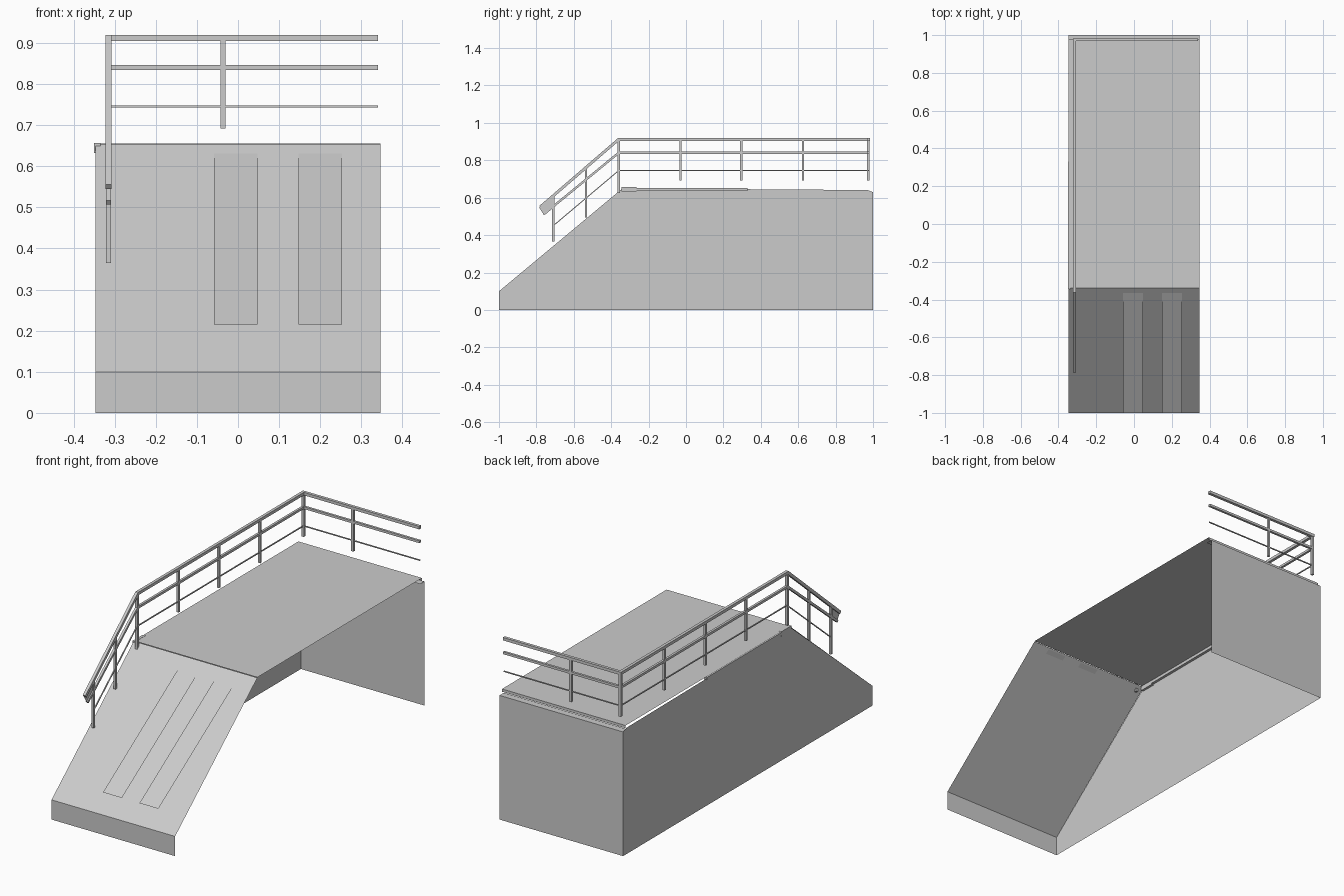
import bpy
import bmesh
from mathutils import Vector

cube = bpy.data.objects.get("Cube")
if cube:
    bpy.data.objects.remove(cube, do_unlink=True)

grey = bpy.data.materials.new("light_grey_metal")
grey.use_nodes = True
grey.diffuse_color = (0.6, 0.6, 0.6, 1)
grey.node_tree.nodes["Principled BSDF"].inputs["Base Color"].default_value = (0.6, 0.6, 0.6, 1)


def finish(name, bm, smooth=False):
    mesh = bpy.data.meshes.new(name)
    bm.to_mesh(mesh)
    bm.free()
    mesh.materials.append(grey)
    for p in mesh.polygons:
        p.use_smooth = smooth
    obj = bpy.data.objects.new(name, mesh)
    bpy.context.collection.objects.link(obj)
    return obj


def sheet(name, profile, x0, x1, smooth=False):
    """Thin sheet swept along x from a (y, z) profile."""
    bm = bmesh.new()
    rows = [[bm.verts.new((x, y, z)) for x in (x0, x1)] for y, z in profile]
    for a, b in zip(rows, rows[1:]):
        bm.faces.new((a[0], a[1], b[1], b[0]))
    return finish(name, bm, smooth)


def panel(name, points):
    bm = bmesh.new()
    bm.faces.new([bm.verts.new(p) for p in points])
    return finish(name, bm)


def box(name, low, high):
    bm = bmesh.new()
    bmesh.ops.create_cube(bm, size=1)
    for v in bm.verts:
        v.co = [(a + b) / 2 + c * (b - a) for a, b, c in zip(low, high, v.co)]
    return finish(name, bm)


def rail(name, points, w):
    """Square bar mitred along a path."""
    pts = [Vector(p) for p in points]
    bm = bmesh.new()
    rings = []
    for i, p in enumerate(pts):
        d_in = (p - pts[i - 1]).normalized() if i else (pts[1] - p).normalized()
        d_out = (pts[i + 1] - p).normalized() if i < len(pts) - 1 else d_in
        t = (d_in + d_out).normalized()
        side = t.cross(Vector((0, 0, 1))).normalized()
        up = side.cross(t)
        stretch = 1 / max(t.dot(d_in), 0.5)
        flat_turn = abs(d_in.z - d_out.z) < 0.01
        s = side * (w / 2 * (stretch if flat_turn else 1))
        u = up * (w / 2 * (1 if flat_turn else stretch))
        rings.append([bm.verts.new(p + o) for o in (s + u, u - s, -s - u, s - u)])
    for a, b in zip(rings, rings[1:]):
        for k in range(4):
            n = (k + 1) % 4
            bm.faces.new((a[k], a[n], b[n], b[k]))
    bm.faces.new(rings[0])
    bm.faces.new(rings[-1][::-1])
    bmesh.ops.recalc_face_normals(bm, faces=bm.faces)
    return finish(name, bm)


W = 0.347   # half width
RX = -0.315  # railing line
BY = 0.975

# Sloped front with its vertical lip
sheet("front_ramp", [(-1, 0), (-1, 0.1), (-0.34, 0.653)], -W, W)

# Two flat runner strips above the ramp
for name, x in (("left_strip", 0.2), ("middle_strip", -0.005)):
    sheet(name, [(-1, 0.215), (-0.345, 0.645)], x - 0.053, x + 0.053)

# Deck with a small turned-down rear edge
sheet("deck", [(-0.34, 0.655), (0.98, 0.655), (0.98, 0.641)], -W, W)

# Closed side, rear wall and rear ledge
panel("side_wall", [(-W, -1, 0), (-W, 1, 0), (-W, 1, 0.63), (-W, 0.97, 0.641),
                    (-W, -0.34, 0.65), (-W, -1, 0.1)])
sheet("rear_wall", [(1, 0), (1, 0.63), (0.965, 0.63)], -W, W)

# Edge trim beneath the deck
box("edge_trim", (-W - 0.003, -0.27, 0.637), (-0.333, 0.33, 0.652))
box("edge_block", (-W - 0.003, -0.345, 0.632), (-0.335, -0.265, 0.656))

# Handrails: down the ramp, along the side, across the rear
for name, z, y_end, z_end, w in (("top_rail", 0.912, -0.78, 0.55, 0.015),
                                 ("middle_rail", 0.84, -0.76, 0.512, 0.012),
                                 ("lower_rail", 0.745, -0.71, 0.45, 0.005)):
    rail(name, [(RX, y_end, z_end), (RX, -0.36, z), (RX, BY, z), (0.34, BY, z)], w)

# End plate joining the two upper rails
box_end = [(RX, -0.785, 0.548), (RX, -0.76, 0.508), (RX, -0.70, 0.558), (RX, -0.71, 0.61)]
panel("rail_end_plate", box_end)

# Posts
posts = [(RX, -0.71, 0.365, 0.61), (RX, -0.535, 0.495, 0.76), (RX, -0.36, 0.625, 0.912),
         (RX, BY, 0.692, 0.912), (-0.037, BY, 0.692, 0.912)]
posts += [(RX, y, 0.692, 0.912) for y in (-0.03, 0.295, 0.625)]
for i, (x, y, z0, z1) in enumerate(posts):
    box(f"post_{i + 1}", (x - 0.006, y - 0.006, z0), (x + 0.006, y + 0.006, z1))
